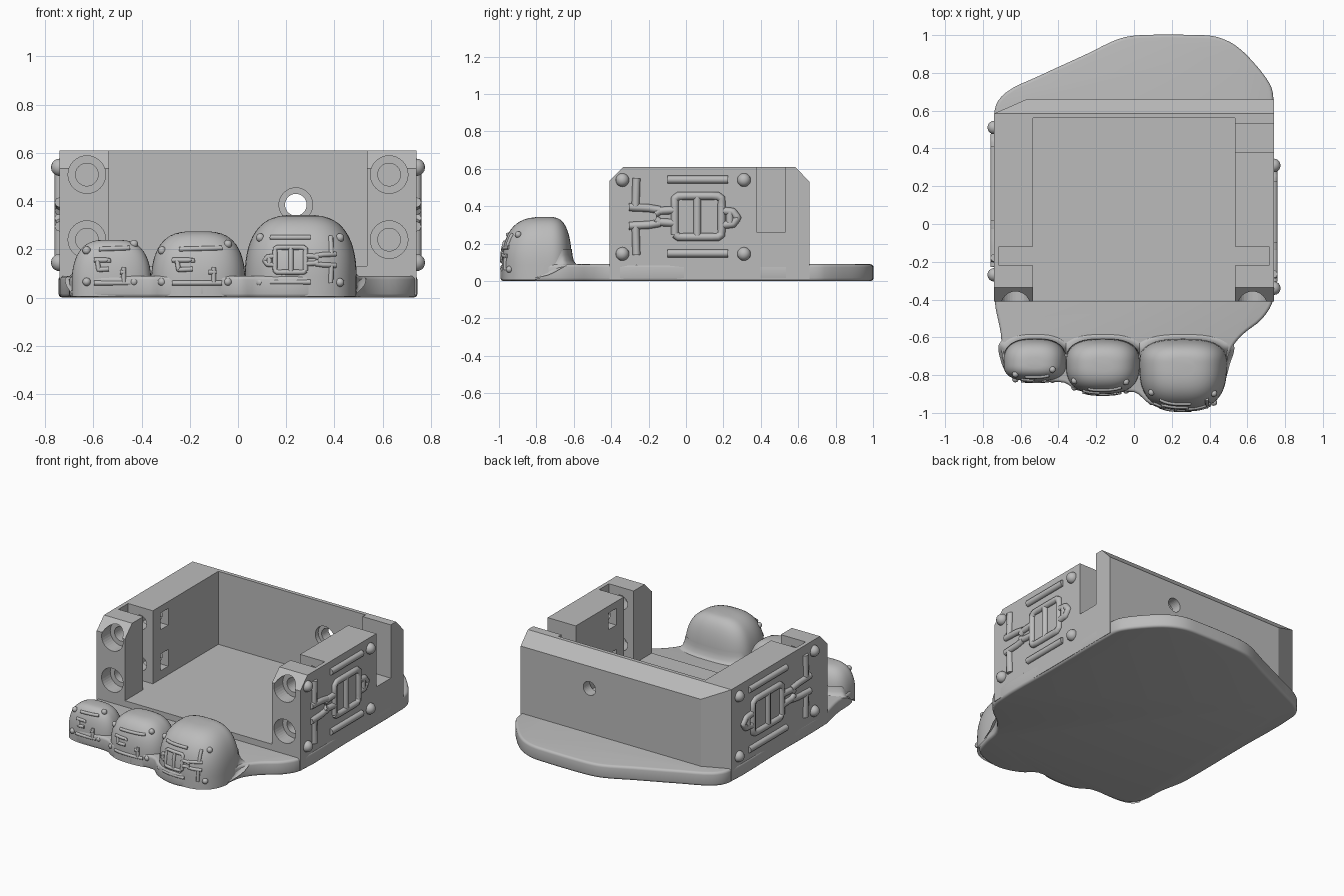
import bpy, bmesh, math
from mathutils import Vector
from mathutils.bvhtree import BVHTree

cube = bpy.data.objects.get("Cube")
if cube:
    bpy.data.objects.remove(cube)

grey = bpy.data.materials.new("plain grey")
grey.use_nodes = True
COLOUR = (0.5, 0.5, 0.5, 1)
grey.diffuse_color = COLOUR
grey.node_tree.nodes["Principled BSDF"].inputs["Base Color"].default_value = COLOUR


def activate(obj):
    bpy.ops.object.select_all(action='DESELECT')
    obj.select_set(True)
    bpy.context.view_layer.objects.active = obj


def make(name, bm, smooth=None):
    bmesh.ops.recalc_face_normals(bm, faces=bm.faces)
    mesh = bpy.data.meshes.new(name)
    bm.to_mesh(mesh)
    bm.free()
    mesh.materials.append(grey)
    obj = bpy.data.objects.new(name, mesh)
    bpy.context.collection.objects.link(obj)
    if smooth:
        activate(obj)
        bpy.ops.object.shade_smooth_by_angle(angle=math.radians(smooth))
    return obj


def prism(name, points, direction):
    bm = bmesh.new()
    face = bm.faces.new([bm.verts.new(p) for p in points])
    ext = bmesh.ops.extrude_face_region(bm, geom=[face])
    moved = [g for g in ext["geom"] if isinstance(g, bmesh.types.BMVert)]
    bmesh.ops.translate(bm, verts=moved, vec=direction)
    return make(name, bm)


def cut(target, cutter):
    cutter.hide_render = True
    mod = target.modifiers.new("cut", 'BOOLEAN')
    mod.operation, mod.solver, mod.object = 'DIFFERENCE', 'EXACT', cutter
    activate(target)
    bpy.ops.object.modifier_apply(modifier=mod.name)
    bpy.data.objects.remove(cutter)


def cut_box(target, x, y, z):
    base = [(x[0], y[0], z[0]), (x[1], y[0], z[0]), (x[1], y[1], z[0]), (x[0], y[1], z[0])]
    cut(target, prism("box_cutter", base, (0, 0, z[1] - z[0])))


def cut_hole(target, x, z, radius, y):
    ring = [(x + radius * math.cos(a), y[0], z + radius * math.sin(a))
            for a in (math.tau * i / 32 for i in range(32))]
    cut(target, prism("hole_cutter", ring, (0, y[1] - y[0], 0)))


# Tray: side profile pushed across, then hollowed
W = 0.74
profile = [(-.41, .01), (-.41, .535), (-.335, .61), (.585, .61), (.66, .53), (.66, .01)]
tray = prism("tray", [(-W, y, z) for y, z in profile], (2 * W, 0, 0))
cut_box(tray, (-.535, .535), (-.6, .56), (.13, 1))
cut_box(tray, (.5, .9), (.38, .53), (.26, 1))
corner = [(-W, .585, -.1), (-.57, .66, -.1), (-.57, .8, -.1), (-.9, .8, -.1), (-.9, .585, -.1)]
cut(tray, prism("corner_cutter", corner, (0, 0, 1)))

# Slots, screw holes and nut pockets in both side walls
for s in (-1, 1):
    cut_box(tray, sorted((s * .5, s * .715)), (-.22, -.12), (.13, 1))
    for z in (.24, .51):
        cut_hole(tray, s * .627, z, .078, (-.6, -.32))
        cut_hole(tray, s * .627, z, .047, (-.6, .1))
        cut_box(tray, sorted((s * .5, s * .69)), (-.04, .04), (z - .055, z + .055))
cut_hole(tray, .24, .385, .045, (.4, .8))
cut_hole(tray, .24, .385, .07, (.4, .59))

# Sole plate: smoothed outline with rounded rims
outline = [(.738, .66), (.72, .74), (.62, .87), (.53, .95), (.44, .99), (.35, 1), (.04, 1),
           (-.08, .98), (-.25, .9), (-.5, .785), (-.68, .695), (-.738, .6), (-.738, .1),
           (-.738, -.4), (-.705, -.58), (-.69, -.74), (-.62, -.82), (-.5, -.835), (-.37, -.84),
           (-.3, -.88), (-.15, -.9), (0, -.89), (.08, -.95), (.2, -.99), (.31, -.98),
           (.43, -.92), (.48, -.8), (.505, -.68), (.57, -.59), (.68, -.5), (.738, -.39), (.738, .1)]
pts = [Vector(p) for p in outline]
smooth_outline = []
for i, b in enumerate(pts):
    a, c, d = pts[i - 1], pts[(i + 1) % len(pts)], pts[(i + 2) % len(pts)]
    short = (c - b).length
    m0 = (c - a).normalized() * short
    m1 = (d - b).normalized() * short
    for k in range(4):
        t = k / 4
        h = t * t * (3 - 2 * t)
        smooth_outline.append(b.lerp(c, h) + m0 * t * (1 - t) ** 2 - m1 * t * t * (1 - t))
sole = prism("sole_plate", [(p.x, p.y, 0) for p in smooth_outline], (0, 0, .09))
bevel = sole.modifiers.new("rim", 'BEVEL')
bevel.width, bevel.segments, bevel.angle_limit = .016, 3, math.radians(60)
activate(sole)
bpy.ops.object.modifier_apply(modifier=bevel.name)
bpy.ops.object.shade_smooth_by_angle(angle=math.radians(40))


# Toes: rounded-square rings stacked up to a dome, flaring into the plate behind
def toe(name, cx, half, front, top):
    back, cy = -.61, -.74
    levels = [(1, .015), (1, .25)]
    levels += [(math.cos(a) ** .62, .25 + .75 * math.sin(a) ** .9)
               for a in (math.pi / 2 * i / 14 for i in range(1, 14))]
    levels = [(1 + .3 * (1 - t) ** 2, t - 1) for t in (.0, .25, .5, .75)] + levels
    bm = bmesh.new()
    rings = []
    for r, h in levels:
        ring = []
        for i in range(64):
            a = math.tau * i / 64
            c, s = math.cos(a), math.sin(a)
            power = 2 / 2.7
            x = math.copysign(abs(c) ** power, c)
            y = math.copysign(abs(s) ** power, s)
            flare = min(1, max(0, s + .15) * 1.5)
            if h < 0:
                radius = 1 + (r - 1) * flare
                z = .015 + (.07 + .1 * (1 + h) ** 2) * flare
            else:
                radius = r
                z = top * max(h, .5 * flare if h < .2 else h)
            depth = (back - cy) if s > 0 else (cy - front)
            ring.append(bm.verts.new((cx + half * x * radius, cy + depth * y * radius, z)))
        rings.append(ring)
    for lo, hi in zip(rings, rings[1:]):
        for i in range(64):
            j = (i + 1) % 64
            bm.faces.new((lo[i], lo[j], hi[j], hi[i]))
    bm.faces.new(rings[-1])
    bmesh.ops.remove_doubles(bm, verts=bm.verts, dist=.0005)
    return make(name, bm, 60)


small_toe = toe("small_toe", -.525, .165, -.832, .24)
middle_toe = toe("middle_toe", -.165, .195, -.9, .275)
big_toe = toe("big_toe", .26, .232, -.985, .343)


# Raised trim: rounded strips and studs projected onto a surface
def trim(name, surface, direction, place, strips, studs, scale):
    tree = BVHTree.FromObject(surface, bpy.context.evaluated_depsgraph_get())
    ray = Vector(direction)

    def project(u, v):
        start = Vector(place(u, v)) - ray * 3
        return tree.ray_cast(start, ray)[0]

    curve = bpy.data.curves.new(name + "_strips", 'CURVE')
    curve.dimensions = '3D'
    curve.bevel_depth, curve.bevel_resolution, curve.use_fill_caps = .021 * scale, 2, True
    for path in strips:
        dense = [Vector(a).lerp(Vector(b), k / 6) for a, b in zip(path, path[1:]) for k in range(6)]
        hits = [h for h in (project(*p) for p in dense + [path[-1]]) if h]
        spline = curve.splines.new('POLY')
        spline.points.add(len(hits) - 1)
        for point, hit in zip(spline.points, hits):
            point.co = (*hit, 1)
    curve.materials.append(grey)
    obj = bpy.data.objects.new(name + "_strips", curve)
    bpy.context.collection.objects.link(obj)
    activate(obj)
    bpy.ops.object.convert(target='MESH')
    bpy.ops.object.shade_smooth_by_angle(angle=math.radians(50))
    bm = bmesh.new()
    for stud in studs:
        hit = project(*stud)
        if hit:
            ball = bmesh.ops.create_uvsphere(bm, u_segments=16, v_segments=10, radius=.036 * scale)
            bmesh.ops.translate(bm, verts=ball["verts"], vec=hit)
    make(name + "_studs", bm, 60)


# Large motif: framed windows, end tab, twin arms and two long bars
strips = [[(-.06, .25), (-.04, .235), (.17, .235), (.19, .25), (.19, .44), (.17, .455),
           (-.04, .455), (-.06, .44), (-.06, .25)],
          [(.06, .24), (.06, .45)],
          [(.2, .375), (.25, .37), (.275, .338), (.25, .305), (.2, .3)],
          [(.235, .3), (.235, .37)]]
for s in (-1, 1):
    def flip(path):
        return [(u, .345 + s * v) for u, v in path]
    strips += [flip([(-.06, .035), (-.14, .03), (-.165, .015)]),
               flip([(-.14, .035), (-.2, .045), (-.305, .05)]),
               flip([(-.27, .05), (-.265, .205)]), flip([(-.1, .197), (.225, .197)])]
studs = [(u, v) for u in (-.34, .31) for v in (.145, .54)]

trim("left_wall", tray, (-1, 0, 0), lambda u, v: (0, u, v), strips, studs, 1)
trim("right_wall", tray, (1, 0, 0), lambda u, v: (0, .139 + 1.2 * u, v), strips, studs, 1)
trim("big_toe", big_toe, (0, 1, 0), lambda u, v: (.25 - .508 * u, 0, .155 + .47 * (v - .342)),
     strips, studs, .5)

# Simple motif on the two smaller toes, in unit widths about the toe centre
hooks = [[(-.4, .2), (.5, .205)], [(-.55, .155), (-.12, .155), (-.12, .145)],
         [(-.45, .155), (-.42, .115), (-.12, .118)],
         [(-.55, .06), (.5, .06)], [(.33, .06), (.33, .125)], [(.22, .105), (.38, .105)]]
corners = [(-.77, .195), (.63, .222), (-.77, .065), (.63, .065)]
for name, surface, cx, half in (("middle_toe", middle_toe, -.165, .195),
                                ("small_toe", small_toe, -.52, .14)):
    trim(name, surface, (0, 1, 0), lambda u, v: (cx + half * u, 0, v), hooks, corners, .48)
